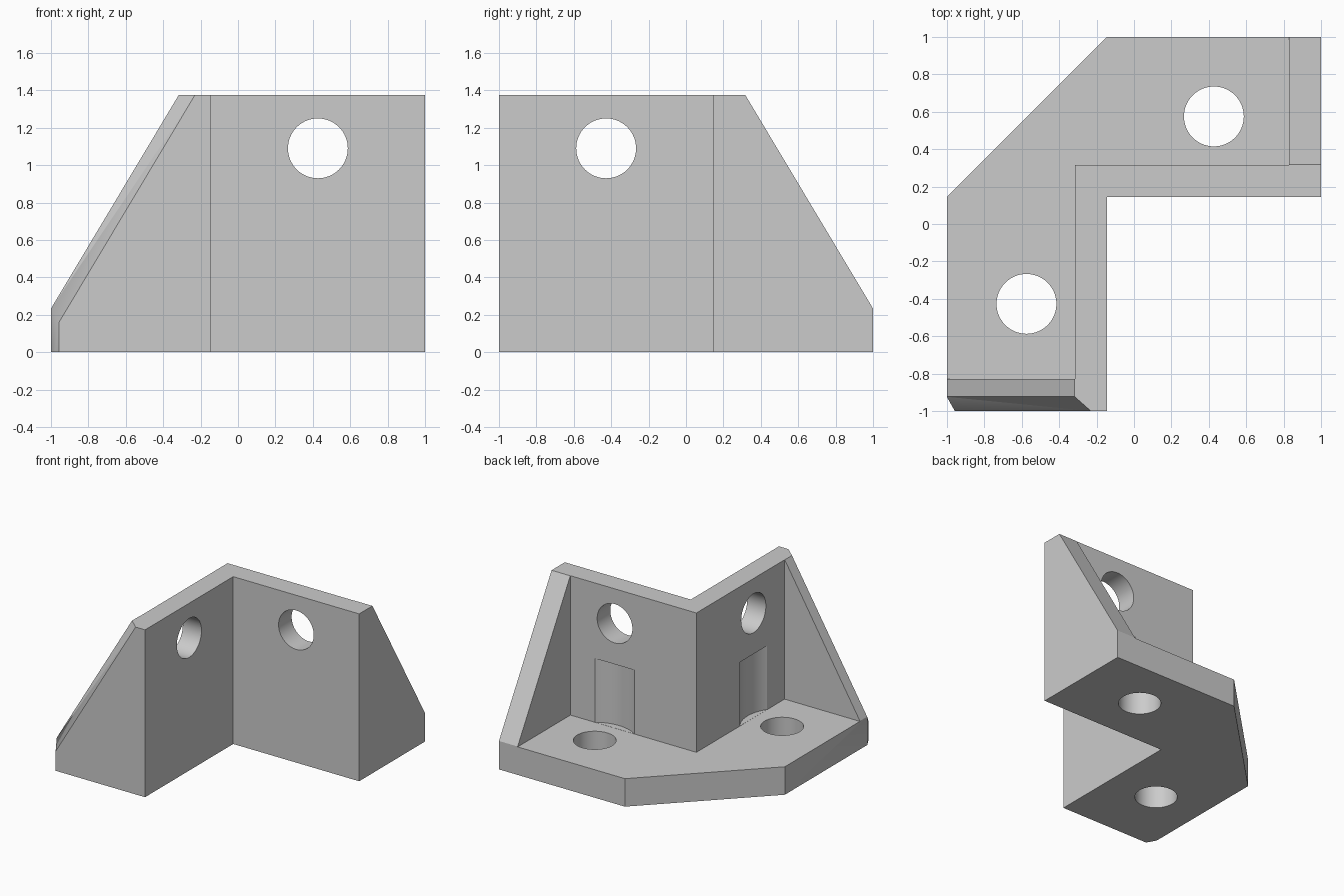
import bpy, bmesh
from mathutils import Vector

cube = bpy.data.objects.get("Cube")
if cube:
    bpy.data.objects.remove(cube, do_unlink=True)

HEIGHT, FLOOR = 1.375, 0.23
WALL_IN, WALL_OUT, RIB = 0.315, 0.145, 0.83   # wall faces and inner rib face
HOLE_ALONG, HOLE_OUT, HOLE_Z, HOLE_R = 0.427, 0.575, 1.09, 0.16


def mirror(p):
    """Swap a point from the back arm to the left arm of the bracket."""
    return (-p[1], -p[0]) + tuple(p[2:])


def prism(name, outline, z0, z1):
    bm = bmesh.new()
    face = bm.faces.new([bm.verts.new((x, y, z0)) for x, y in outline])
    top = bmesh.ops.extrude_face_region(bm, geom=[face])["geom"]
    bmesh.ops.translate(bm, vec=(0, 0, z1 - z0),
                        verts=[g for g in top if isinstance(g, bmesh.types.BMVert)])
    bmesh.ops.recalc_face_normals(bm, faces=bm.faces)
    mesh = bpy.data.meshes.new(name)
    bm.to_mesh(mesh)
    bm.free()
    obj = bpy.data.objects.new(name, mesh)
    bpy.context.collection.objects.link(obj)
    return obj


def cylinder(name, centre, radius, depth, axis):
    bpy.ops.mesh.primitive_cylinder_add(vertices=64, radius=radius, depth=depth, location=centre)
    obj = bpy.context.object
    obj.name = name
    obj.rotation_euler = Vector(axis).to_track_quat("Z", "Y").to_euler()
    return obj


def cut(target, cutter):
    cutter.hide_render = True
    mod = target.modifiers.new("cut", "BOOLEAN")
    mod.operation, mod.solver, mod.object = "DIFFERENCE", "EXACT", cutter
    bpy.context.view_layer.update()
    bpy.ops.object.select_all(action="DESELECT")
    bpy.context.view_layer.objects.active = target
    target.select_set(True)
    bpy.ops.object.modifier_apply(modifier=mod.name)
    bpy.data.objects.remove(cutter, do_unlink=True)


def slice_off(bm, point, normal):
    """Remove everything beyond a plane and close the cut."""
    res = bmesh.ops.bisect_plane(bm, geom=bm.verts[:] + bm.edges[:] + bm.faces[:], dist=1e-5,
                                 plane_co=point, plane_no=normal, clear_outer=True)
    edges = [g for g in res["geom_cut"] if isinstance(g, bmesh.types.BMEdge)]
    bmesh.ops.holes_fill(bm, edges=edges, sides=0)


# Solid L-shaped block with the diagonal back corner
half = [(-WALL_OUT, 1), (1, 1), (1, WALL_OUT)]
block = half + [(-WALL_OUT, WALL_OUT)] + [mirror(p) for p in reversed(half)]
bracket = prism("corner_bracket", block, 0, HEIGHT)

# Pocket that leaves the base, two walls and two end ribs
pocket = [(-WALL_IN, WALL_IN), (RIB, WALL_IN), (RIB, 1.3),
          (-1.3, 1.3), (-1.3, -RIB), (-WALL_IN, -RIB)]
cut(bracket, prism("pocket_cutter", pocket, FLOOR, 2))

# Bolt holes and screw-head clearance on each arm
for side in (lambda p: p, mirror):
    base = (HOLE_ALONG, HOLE_OUT)
    cut(bracket, cylinder("base_hole_cutter", side(base + (0.1,)), HOLE_R, 0.6, (0, 0, 1)))
    cut(bracket, cylinder("wall_hole_cutter", side((HOLE_ALONG, 0.23, HOLE_Z)), HOLE_R, 0.5,
                          side((0, 1, 0))))
    bore_low, bore_high = FLOOR + 0.001, 0.755
    cut(bracket, cylinder("clearance_cutter", side(base + ((bore_low + bore_high) / 2,)),
                          0.315, bore_high - bore_low, (0, 0, 1)))

# Sloped ribs, then the chamfer on the front rib
bm = bmesh.new()
bm.from_mesh(bracket.data)
run, rise = 1 - WALL_IN, HEIGHT - FLOOR
top = (0, WALL_IN + 0.002, HEIGHT)
slope = Vector((0, rise, run)).normalized()
slice_off(bm, top, slope)
slice_off(bm, mirror(top), mirror(slope))
slice_off(bm, (-WALL_IN, -0.925, HEIGHT), Vector(mirror(slope)) + Vector((0, -0.97, 0)))
slice_off(bm, (-1, -0.925, 0), (-0.075, -0.042, 0))
bmesh.ops.recalc_face_normals(bm, faces=bm.faces)
bm.to_mesh(bracket.data)
bm.free()

# Plain grey finish
grey = bpy.data.materials.new("light_grey")
grey.use_nodes = True
grey.diffuse_color = (0.6, 0.6, 0.6, 1)
grey.node_tree.nodes["Principled BSDF"].inputs["Base Color"].default_value = (0.6, 0.6, 0.6, 1)
bracket.data.materials.clear()
bracket.data.materials.append(grey)
for poly in bracket.data.polygons:
    poly.material_index = 0

bpy.ops.object.select_all(action="DESELECT")
bpy.context.view_layer.objects.active = bracket
bracket.select_set(True)
bpy.ops.object.shade_smooth_by_angle()
